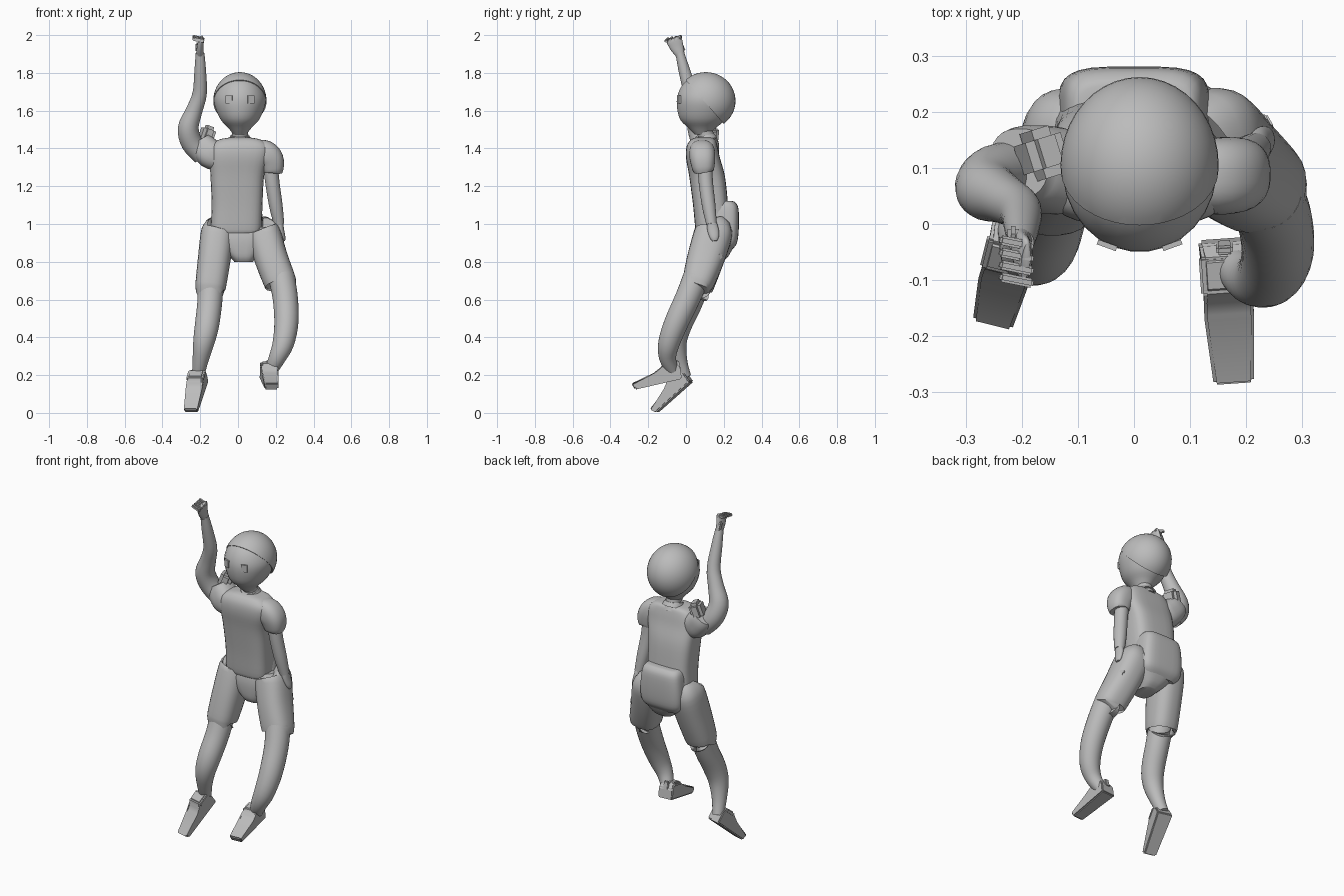
import bpy, bmesh, math
from mathutils import Vector, Matrix

if "Cube" in bpy.data.objects:
    bpy.data.objects.remove(bpy.data.objects["Cube"])

grey = bpy.data.materials.new("plain grey")
grey.use_nodes = True
COLOUR = (0.5, 0.5, 0.5, 1)
grey.diffuse_color = COLOUR
grey.node_tree.nodes["Principled BSDF"].inputs["Base Color"].default_value = COLOUR


def finish(name, bm, angle=40):
    """Turn a bmesh into a shaded, coloured object."""
    bmesh.ops.recalc_face_normals(bm, faces=bm.faces)
    mesh = bpy.data.meshes.new(name)
    bm.to_mesh(mesh)
    bm.free()
    mesh.materials.append(grey)
    ob = bpy.data.objects.new(name, mesh)
    bpy.context.collection.objects.link(ob)
    bpy.ops.object.select_all(action='DESELECT')
    ob.select_set(True)
    bpy.context.view_layer.objects.active = ob
    bpy.ops.object.shade_smooth_by_angle(angle=math.radians(angle))
    return ob


def spline(stations, steps):
    """Catmull-Rom through stations of any dimension."""
    pts = [stations[0]] + stations + [stations[-1]]
    out = []
    for i in range(1, len(pts) - 2):
        for k in range(steps):
            t = k / steps
            out.append([0.5 * (2 * b + (c - a) * t + (2 * a - 5 * b + 4 * c - d) * t * t
                               + (3 * b - a - 3 * c + d) * t ** 3)
                        for a, b, c, d in zip(*pts[i - 1:i + 3])])
    return out + [list(stations[-1])]


def loft(name, stations, power=2, level=False, steps=4, sides=28):
    """Skin superellipse rings (x, y, z, half width, half depth)."""
    rows = spline(stations, steps)
    bm = bmesh.new()
    rings = []
    for i, (x, y, z, a, b) in enumerate(rows):
        t = Vector((0, 0, 1))
        if not level:
            t = (Vector(rows[min(i + 1, len(rows) - 1)][:3])
                 - Vector(rows[max(i - 1, 0)][:3])).normalized()
        v = Vector((0, 1, 0))
        v = (v - t * v.dot(t)).normalized()
        u = v.cross(t)
        ring = []
        for k in range(sides):
            ang = math.tau * (k + 0.5) / sides
            c, s = math.cos(ang), math.sin(ang)
            du = math.copysign(abs(c) ** (2 / power), c) * a
            dv = math.copysign(abs(s) ** (2 / power), s) * b
            ring.append(bm.verts.new(Vector((x, y, z)) + u * du + v * dv))
        rings.append(ring)
    for lo, hi in zip(rings, rings[1:]):
        for k in range(sides):
            bm.faces.new((lo[k], lo[k - 1], hi[k - 1], hi[k]))
    bm.faces.new(rings[0])
    bm.faces.new(rings[-1])
    return finish(name, bm)


def tube(name, stations, **kw):
    return loft(name, [(x, y, z, r, r) for x, y, z, r in stations], **kw)


def box(name, centre, size, rot=(0, 0, 0), bevel=0.0):
    bm = bmesh.new()
    bmesh.ops.create_cube(bm, size=1)
    bmesh.ops.scale(bm, vec=size, verts=bm.verts)
    if bevel:
        bmesh.ops.bevel(bm, geom=bm.edges[:], offset=bevel, segments=2, affect='EDGES')
    turn = Matrix.Rotation(rot[2], 4, 'Z') @ Matrix.Rotation(rot[1], 4, 'Y') @ Matrix.Rotation(rot[0], 4, 'X')
    bm.transform(Matrix.Translation(centre) @ turn)
    return finish(name, bm)


# Head: face with jaw, and a slanted cap over the crown and back
loft("face", [(.01, .085, 1.475, .035, .04), (.01, .085, 1.51, .063, .075),
              (.01, .09, 1.56, .107, .125), (.01, .1, 1.65, .138, .15),
              (.01, .105, 1.72, .122, .135), (.01, .105, 1.77, .084, .09),
              (.01, .105, 1.796, .03, .03)], level=True)
bm = bmesh.new()
bmesh.ops.create_uvsphere(bm, u_segments=40, v_segments=24, radius=1)
bm.transform(Matrix.Translation((.01, .105, 1.652)) @ Matrix.Diagonal((.141, .157, .152, 1)))
cut = bmesh.ops.bisect_plane(bm, geom=bm.verts[:] + bm.edges[:] + bm.faces[:], clear_inner=True,
                             plane_co=(0, .1, 1.645), plane_no=(0, .23, .2))
bmesh.ops.holes_fill(bm, edges=[e for e in bm.edges if e.is_boundary])
finish("head_cap", bm)
tube("neck", [(.01, .12, 1.42, .05), (.01, .105, 1.47, .042), (.01, .09, 1.53, .05)])
for side, x in (("right", -.048), ("left", .068)):
    box(side + "_eye", (x, -.038, 1.66), (.036, .009, .042), (0, 0, (x - .01) * 6))

# Shirt
loft("shirt_body", [(-.01, .145, .95, .125, .085), (-.01, .142, .97, .135, .092),
                    (-.005, .13, 1.1, .135, .093), (-.004, .112, 1.25, .142, .095),
                    (.005, .09, 1.35, .156, .09), (.01, .085, 1.41, .152, .082),
                    (.01, .09, 1.445, .115, .066), (.01, .095, 1.457, .06, .045)],
     power=3.6, level=True)
tube("collar", [(.01, .105, 1.445, .062), (.01, .1, 1.468, .05)], steps=2)
tube("left_sleeve", [(.1, .085, 1.385, .06), (.145, .085, 1.375, .068),
                     (.175, .088, 1.34, .067), (.186, .092, 1.285, .056),
                     (.187, .093, 1.275, .045)], power=2.5)
tube("right_sleeve", [(-.1, .09, 1.35, .07), (-.145, .095, 1.37, .078),
                      (-.185, .105, 1.41, .072), (-.205, .108, 1.44, .062)], power=2.5)
box("sleeve_fold", (-.165, .125, 1.47), (.07, .09, .1), (0, .35, .3), .018)

# Arms
tube("left_arm", [(.17, .1, 1.33, .04), (.182, .105, 1.22, .038), (.2, .12, 1.1, .036),
                  (.217, .135, 1.0, .028)])
loft("left_hand", [(.217, .135, 1.01, .022, .026), (.226, .143, .97, .018, .03),
                   (.237, .15, .93, .014, .024), (.242, .153, .91, .008, .012)])
tube("right_arm", [(-.19, .1, 1.36, .05), (-.245, .085, 1.43, .057), (-.263, .062, 1.51, .055),
                   (-.232, .045, 1.6, .044), (-.203, .025, 1.69, .038),
                   (-.2, -.008, 1.81, .031), (-.201, -.033, 1.905, .023)])
loft("right_palm", [(-.201, -.03, 1.895, .02, .024), (-.2, -.048, 1.935, .018, .036),
                    (-.195, -.063, 1.975, .014, .042), (-.193, -.067, 1.985, .008, .034)])
for i in range(4):
    box(f"right_finger_{i + 1}", (-.21, -.1 + .022 * i, 1.974 + .004 * i),
        (.062, .017, .018), (0, .2, -.2), .004)
box("right_thumb", (-.215, -.02, 1.935), (.02, .02, .05), (.4, 0, 0), .006)

# Shorts: pelvis with raised back, two legs and a side tab
loft("shorts_pelvis", [(.03, .13, .8, .05, .06), (.025, .14, .83, .075, .085),
                       (.012, .155, .9, .14, .105), (.005, .16, .95, .165, .105),
                       (0, .165, .985, .15, .1)], power=3, level=True)
loft("shorts_back", [(0, .18, .86, .1, .06), (0, .195, .9, .13, .075), (0, .2, .98, .135, .08),
                     (0, .2, 1.08, .125, .078), (0, .195, 1.115, .11, .065),
                     (0, .19, 1.122, .09, .05)], power=4, level=True)
loft("shorts_right_leg", [(-.1, .145, .975, .07, .08), (-.108, .145, .955, .088, .1),
                          (-.125, .105, .82, .087, .098), (-.145, .062, .67, .081, .084),
                          (-.146, .06, .655, .072, .075)], power=2.5)
loft("shorts_left_leg", [(.125, .145, .97, .07, .08), (.135, .145, .95, .09, .1),
                         (.175, .105, .82, .089, .098), (.222, .065, .695, .086, .084),
                         (.226, .06, .68, .077, .075)], power=2.5)
box("shorts_tab", (.236, .172, .82), (.016, .03, .05), (-.5, .2, .4), .004)

# Legs
tube("right_leg", [(-.143, .065, .7, .068), (-.15, .02, .58, .066), (-.165, -.035, .46, .064),
                   (-.182, -.052, .37, .056), (-.2, -.033, .27, .041), (-.212, -.004, .19, .032)])
tube("left_leg", [(.23, .055, .72, .07), (.25, .01, .61, .067), (.256, -.05, .48, .064),
                  (.24, -.09, .37, .057), (.207, -.097, .29, .045), (.17, -.068, .215, .032)])


# Shoes: tapered side profile, pitched toe-down
PROFILE = [(0, 0), (-.25, 0), (-.262, .035), (-.13, .058), (-.095, .075),
           (-.075, .1), (-.015, .098), (.005, .06)]


def shoe(name, heel, pitch, yaw):
    bm = bmesh.new()
    sides = [[bm.verts.new((s * (.036 + .01 * (y > -.2) - .006 * (z > .09)), y, z))
              for y, z in PROFILE] for s in (-1, 1)]
    n = len(PROFILE)
    for i in range(n):
        bm.faces.new((sides[0][i - 1], sides[0][i], sides[1][i], sides[1][i - 1]))
    bm.faces.new(sides[0])
    bm.faces.new(sides[1])
    place = Matrix.Translation(heel) @ Matrix.Rotation(math.radians(yaw), 4, 'Z') \
        @ Matrix.Rotation(math.radians(pitch), 4, 'X')
    bmesh.ops.bevel(bm, geom=bm.edges[:], offset=.006, segments=2, affect='EDGES')
    bm.transform(place)
    finish(name, bm, 30)
    # Ankle band and heel tab sit on the shoe
    for part, at, size in (("band", (0, -.047, .085), (.094, .07, .018)),
                           ("heel_tab", (0, .0, .075), (.03, .016, .05))):
        ob = box(f"{name}_{part}", at, size, bevel=.004)
        ob.data.transform(place)


shoe("right_shoe", (-.2, .03, .165), 41, -14)
shoe("left_shoe", (.16, -.025, .18), 13, 4)
